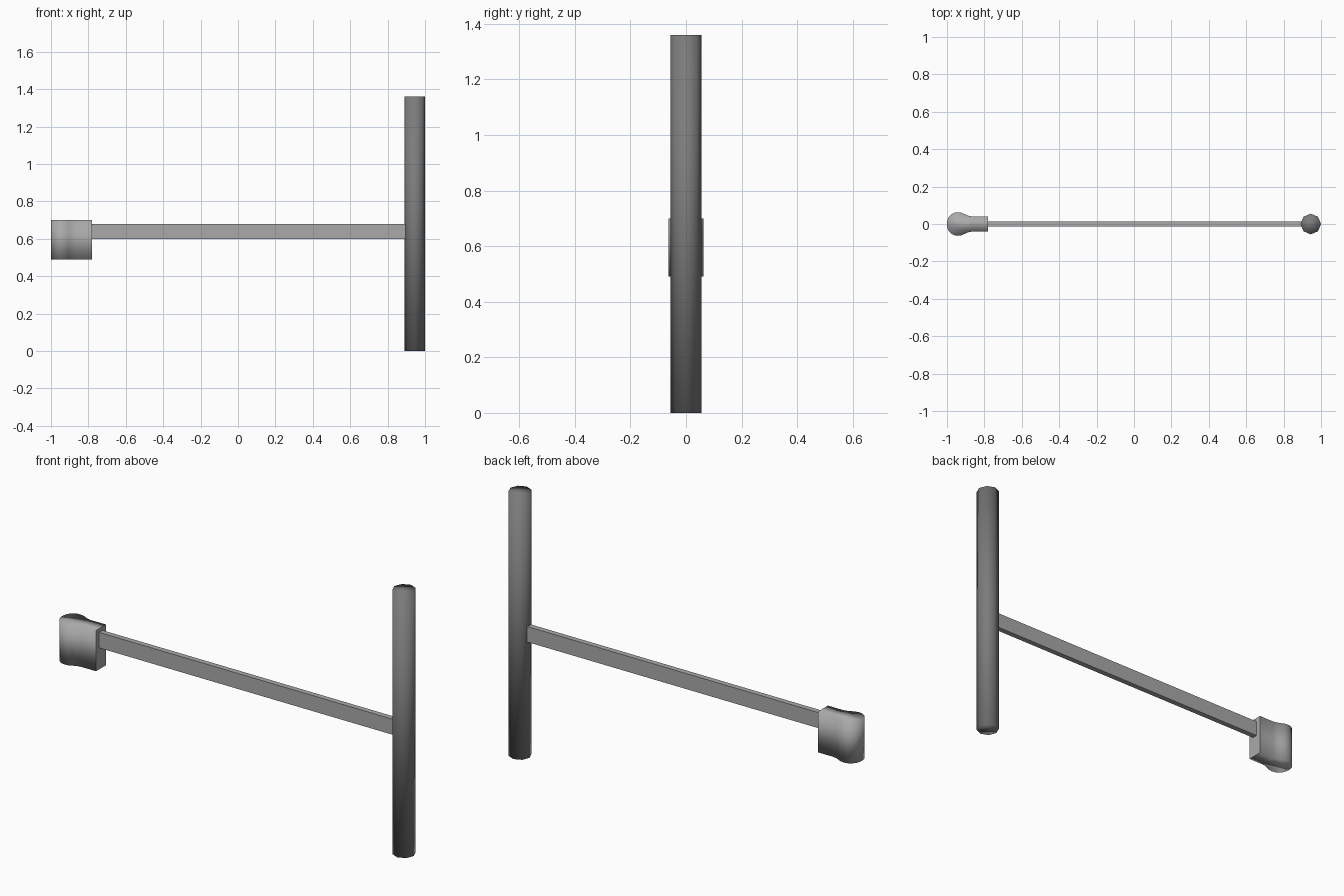
import bpy, bmesh, math

if "Cube" in bpy.data.objects:
    bpy.data.objects.remove(bpy.data.objects["Cube"])


def material(name, grey):
    m = bpy.data.materials.new(name)
    m.diffuse_color = (grey, grey, grey, 1)
    m.use_nodes = True
    m.node_tree.nodes["Principled BSDF"].inputs["Base Color"].default_value = m.diffuse_color
    return m


def finish(name, bm, mat, smooth):
    bmesh.ops.recalc_face_normals(bm, faces=bm.faces)
    for f in bm.faces:
        f.smooth = smooth
    me = bpy.data.meshes.new(name)
    bm.to_mesh(me)
    bm.free()
    me.materials.append(mat)
    ob = bpy.data.objects.new(name, me)
    bpy.context.collection.objects.link(ob)
    return ob


def prism(outline, z0, z1):
    """Extrude a plan outline between two heights."""
    bm = bmesh.new()
    face = bm.faces.new([bm.verts.new((x, y, z0)) for x, y in outline])
    top = bmesh.ops.extrude_face_region(bm, geom=[face])["geom"]
    for v in top:
        if isinstance(v, bmesh.types.BMVert):
            v.co.z = z1
    return bm


dark = material("dark grey", 0.2)
light = material("light grey", 0.4)

# Upright pole: eight sides, smooth shaded over its end caps
pole = [(0.945 + 0.055 * math.sin(i * math.pi / 4),
         0.055 * math.cos(i * math.pi / 4)) for i in range(8)]
finish("pole", prism(pole, 0, 1.36), dark, True)

# Thin horizontal arm
arm = [(-0.79, -0.014), (0.91, -0.014), (0.91, 0.014), (-0.79, 0.014)]
finish("arm", prism(arm, 0.60, 0.68), light, False)

# End block: rounded bulb flowing into a narrower neck
half = [(-1.0, 0.012), (-0.994, 0.032), (-0.98, 0.049), (-0.962, 0.06),
        (-0.942, 0.063), (-0.922, 0.06), (-0.902, 0.051),
        (-0.885, 0.044), (-0.865, 0.04), (-0.78, 0.04)]
bm = prism(half + [(x, -y) for x, y in reversed(half)], 0.49, 0.70)
for e in bm.edges:  # crisp flat end where the arm enters
    if all(abs(v.co.x + 0.78) < 1e-4 for v in e.verts):
        e.smooth = False
finish("end_block", bm, light, True)
